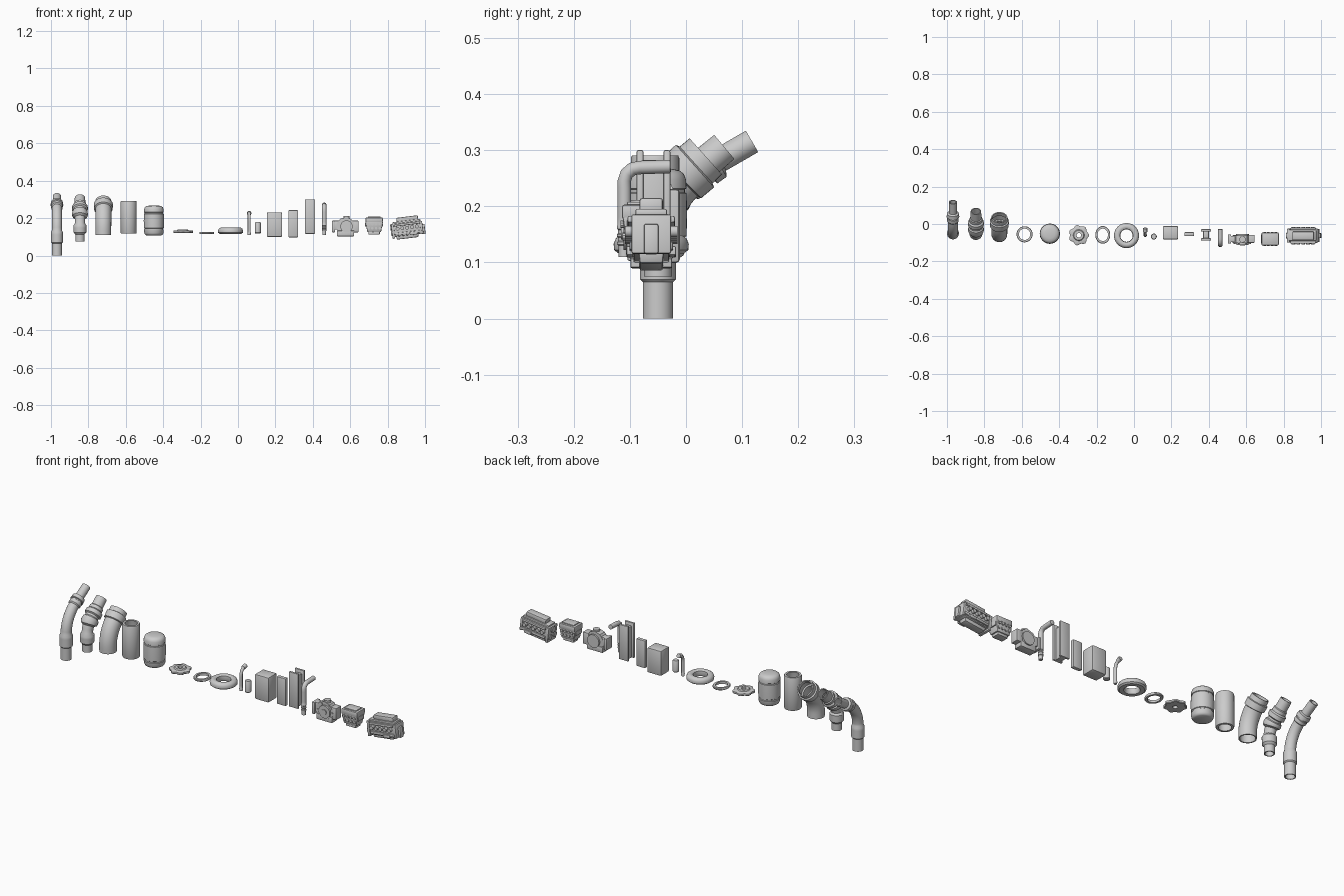
import bpy, bmesh
from math import sin, cos, pi, radians
from mathutils import Matrix, Vector


def finish(bm, name, M=None, smooth=35):
    bmesh.ops.remove_doubles(bm, verts=bm.verts, dist=1e-6)
    bmesh.ops.recalc_face_normals(bm, faces=bm.faces)
    if M:
        bmesh.ops.transform(bm, matrix=M, verts=bm.verts)
    me = bpy.data.meshes.new(name)
    bm.to_mesh(me)
    bm.free()
    ob = bpy.data.objects.new(name, me)
    bpy.context.collection.objects.link(ob)
    bpy.ops.object.select_all(action='DESELECT')
    bpy.context.view_layer.objects.active = ob
    ob.select_set(True)
    bpy.ops.object.shade_smooth_by_angle(angle=radians(smooth))
    return ob


def tube(name, base, prof, wall=None, straight=9, R=1, ang=0, lobes=0, sy=1, n=36):
    """Sweep (distance, radius) stations up a line, then an arc towards +y, then a line."""
    a = radians(ang)

    def frame(s):
        if s <= straight:
            return 0, s, 0
        t = min((s - straight) / R, a)
        e = s - straight - t * R
        return R * (1 - cos(t)) + e * sin(t), straight + R * sin(t) + e * cos(t), t

    st = [prof[0]]
    for (s0, r0), (s1, r1) in zip(prof, prof[1:]):
        k = max(1, int(abs(s1 - s0) / .012)) if ang else 1
        st += [(s0 + (s1 - s0) * i / k, r0 + (r1 - r0) * i / k) for i in range(1, k + 1)]
    if wall:
        st += [(s, r - wall) for s, r in reversed(st)] + [st[0]]
    bm = bmesh.new()
    rings = []
    for s, r in st:
        y, z, t = frame(s)
        ring = []
        for j in range(n):
            th = 2 * pi * j / n
            q = r * (1 + .08 * cos(lobes * th)) if lobes and r > .04 else r
            u, v = q * cos(th), q * sin(th) * sy
            ring.append(bm.verts.new((u, y + v * cos(t), z - v * sin(t))))
        rings.append(ring)
    for p, q in zip(rings, rings[1:]):
        for j in range(n):
            bm.faces.new((p[j], p[(j + 1) % n], q[(j + 1) % n], q[j]))
    bmesh.ops.dissolve_degenerate(bm, dist=1e-6, edges=bm.edges)
    return finish(bm, name, Matrix.Translation(base))


def box(name, c, size, bevel=.003, M=None, taper=1):
    bm = bmesh.new()
    bmesh.ops.create_cube(bm, size=1)
    for v in bm.verts:
        k = taper if v.co.z < 0 else 1
        v.co = Vector((v.co.x * size[0] * k, v.co.y * size[1] * k, v.co.z * size[2])) + Vector(c)
    bmesh.ops.bevel(bm, geom=bm.edges[:], offset=bevel, segments=2, profile=.5, affect='EDGES')
    return finish(bm, name, M)


def rod(name, c, r, length, axis='Y', M=None, n=20, r2=None):
    bm = bmesh.new()
    bmesh.ops.create_cone(bm, cap_ends=True, segments=n, radius1=r, radius2=r2 or r, depth=length)
    rot = {'X': Matrix.Rotation(pi / 2, 4, 'Y'), 'Y': Matrix.Rotation(pi / 2, 4, 'X'), 'Z': Matrix()}[axis]
    L = Matrix.Translation(c) @ rot
    return finish(bm, name, M @ L if M else L)


# Three bent exhaust pipes
tube('long_bent_pipe', (-.968, -.05, 0),
     [(0, .027), (.065, .027), (.07, .032), (.125, .032), (.135, .027), (.275, .026), (.28, .031), (.297, .031),
      (.299, .028), (.303, .028), (.305, .034), (.325, .032), (.33, .022), (.396, .022)],
     wall=.005, straight=.13, R=.154, ang=60)
tube('ringed_bent_pipe', (-.845, -.05, .075),
     [(0, .025), (.038, .025), (.048, .034), (.085, .035), (.097, .027), (.13, .028), (.137, .04), (.15, .043),
      (.165, .04), (.17, .034), (.18, .034), (.185, .042), (.205, .042), (.212, .034), (.228, .034),
      (.232, .029), (.28, .028)],
     wall=.005, straight=.085, R=.1, ang=50)
tube('wide_bent_pipe', (-.72, -.055, .11),
     [(0, .042), (.15, .043), (.153, .05), (.185, .051), (.188, .044), (.211, .043)],
     wall=.006, straight=.028, R=.157, ang=48)

# Open sleeve and closed tank
tube('open_sleeve', (-.585, -.055, .118), [(0, .041), (.004, .043), (.168, .043), (.173, .041)], wall=.011)
tube('tank', (-.45, -.052, .108),
     [(0, 0), (0, .04), (.004, .047), (.012, .051), (.03, .053), (.032, .05), (.037, .05), (.039, .053),
      (.078, .054), (.115, .053), (.117, .05), (.122, .05), (.124, .053), (.14, .052), (.15, .048),
      (.156, .04), (.159, .025), (.16, 0)])

# Lobed wheel, flat oval ring and thick round ring
tube('lobed_wheel', (-.295, -.06, .12),
     [(0, .012), (0, .048), (.003, .051), (.012, .051), (.015, .046), (.015, .03), (.02, .026), (.02, .012), (0, .012)],
     lobes=7, n=84)
tube('oval_ring', (-.167, -.058, .114),
     [(0, .028), (0, .038), (.003, .04), (.009, .04), (.012, .038), (.012, .028), (0, .028)], sy=1.18)
tube('thick_ring', (-.04, -.062, .116),
     [(0, .038), (0, .058), (.006, .066), (.017, .067), (.027, .063), (.033, .054), (.033, .043),
      (.028, .035), (.01, .033), (0, .038)], n=48)

# Small hooked pipe and capsule
tube('small_hooked_pipe', (.06, -.06, .11),
     [(0, 0), (0, .008), (.012, .009), (.014, .008), (.085, .008), (.118, .008), (.12, .011), (.14, .011), (.14, 0)],
     straight=.085, R=.03, ang=72, n=20)
tube('small_capsule', (.106, -.067, .118),
     [(0, 0), (0, .013), (.004, .016), (.056, .016), (.061, .013), (.061, 0)], n=24)

# Housing, panel and channel
box('housing', (.195, -.047, .165), (.082, .072, .132), .007)
box('panel', (.296, -.054, .17), (.052, .02, .145), .004)
for y in (-.082, -.034):
    box('channel_plate', (.385, y, .208), (.054, .012, .184), .003)
box('channel_core', (.385, -.058, .2), (.03, .048, .166), .003)

# Tall hooked pipe
tube('tall_hooked_pipe', (.461, -.11, .11),
     [(0, 0), (0, .01), (.02, .01), (.022, .013), (.026, .013), (.028, .011), (.034, .011), (.036, .013), (.04, .013),
      (.042, .011), (.048, .011), (.05, .013), (.055, .013), (.057, .012), (.175, .012), (.23, .012),
      (.231, .009), (.231, 0)],
     straight=.134, R=.025, ang=88, n=24)

# Pump with round face, side flange and fittings
C = (.575, -.082, .155)
rod('pump_body', C, .05, .04, n=10)
rod('pump_face', (.58, -.104, .155), .033, .014, n=28)
rod('pump_hub', (.58, -.112, .155), .014, .008)
box('pump_base', (.575, -.082, .118), (.092, .045, .03))
box('pump_neck', (.535, -.08, .162), (.05, .034, .048))
box('pump_flange', (.511, -.08, .155), (.016, .05, .062))
box('pump_outlet', (.627, -.08, .155), (.034, .042, .062))
rod('pump_cap', (.58, -.082, .204), .017, .014, 'Z')
rod('pump_rear_cover', (.58, -.058, .155), .034, .01, n=28)
for i in range(6):
    t = i * pi / 3
    rod('pump_bolt', (.58 + .041 * cos(t), -.103, .155 + .041 * sin(t)), .005, .008, n=6)

# Tapered cylinder block with bolt rows
box('block_top', (.728, -.08, .19), (.092, .068, .026), .004)
box('block_lid', (.728, -.08, .203), (.068, .05, .01), .002)
box('block_body', (.728, -.08, .153), (.094, .066, .056), .004, taper=.78)
box('block_foot', (.728, -.08, .12), (.06, .042, .016), .003)
for side in (-1, 1):
    for z, d in ((.168, .033), (.146, .029)):
        for i in range(4):
            rod('block_bolt', (.728 + (i - 1.5) * .02, -.08 + side * d, z), .007, .008, n=10)
    box('block_rib', (.728 + side * .043, -.08, .165), (.01, .05, .022), .002)

# Engine, tilted slightly up towards its right end
M = Matrix.Translation((.905, -.062, .145)) @ Matrix.Rotation(radians(-7), 4, 'Y')
box('engine_block', (0, 0, -.002), (.146, .064, .07), .004, M)
box('engine_sump', (-.004, 0, -.04), (.126, .046, .026), .004, M, taper=.9)
box('engine_deck', (0, 0, .036), (.15, .056, .012), .003, M)
box('engine_cover', (.006, 0, .05), (.116, .042, .026), .005, M)
box('engine_front_plate', (-.077, 0, -.006), (.014, .074, .08), .003, M)
box('engine_rear_plate', (.076, 0, -.004), (.014, .07, .07), .003, M)
box('engine_rear_drive', (.087, 0, -.014), (.014, .026, .054), .004, M)
for side in (-1, 1):
    box('engine_rail', (.004, side * .034, -.024), (.14, .01, .014), .003, M)
    box('engine_upper_rail', (.002, side * .036, .024), (.136, .012, .012), .003, M)
    for i in range(5):
        rod('engine_port', ((i - 2) * .026, side * .038, .004), .01, .018, 'Y', M)
    box('engine_side_box', (.03, side * .038, -.03), (.04, .012, .016), .002, M)
for y, z, r in ((0, .016, .016), (-.02, -.018, .013), (.02, -.018, .013)):
    rod('engine_pulley', (-.083, y, z), r, .012, 'X', M, 24)
